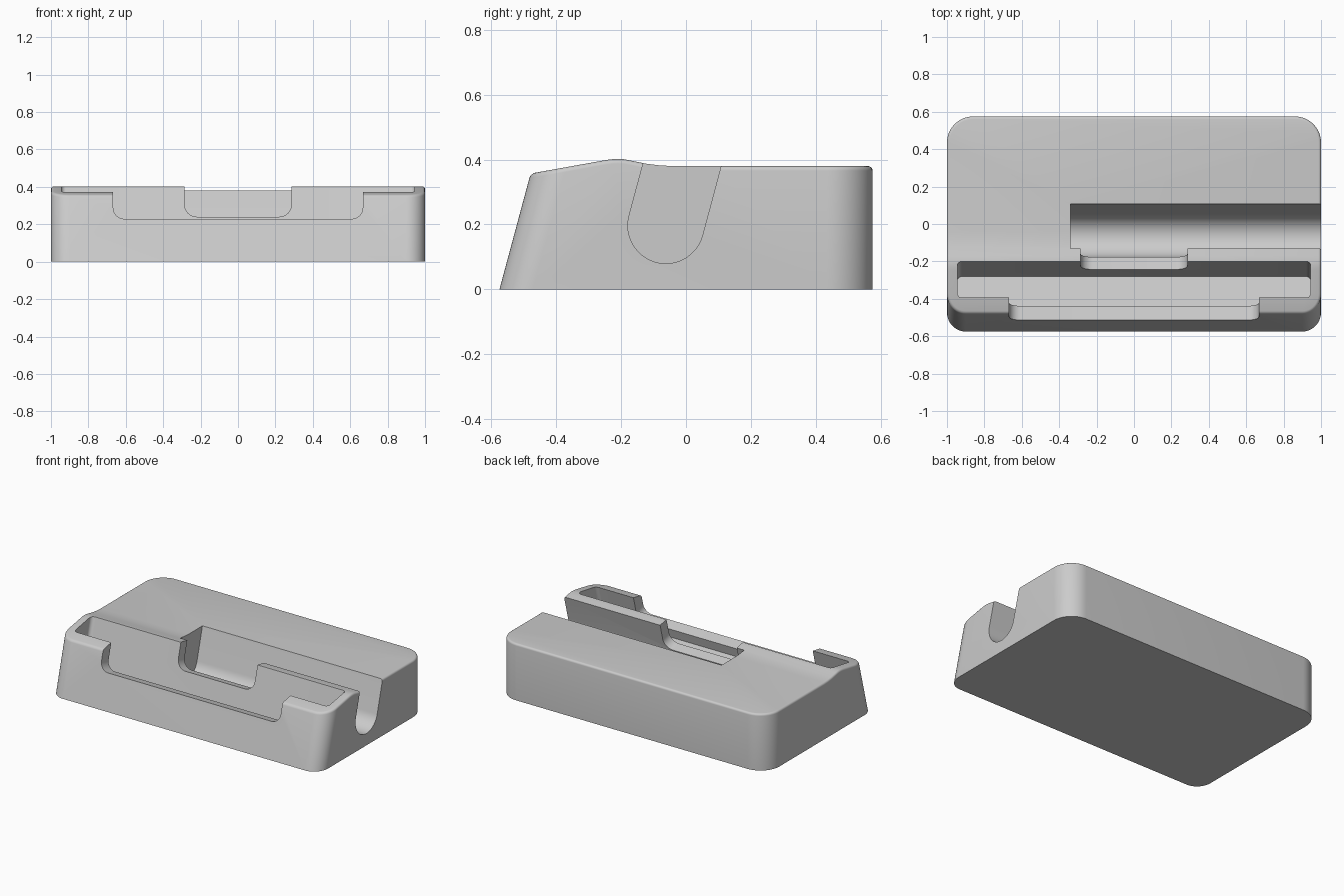
import bpy, bmesh, math
from mathutils import Matrix

if "Cube" in bpy.data.objects:
    bpy.data.objects.remove(bpy.data.objects["Cube"])

TILT = math.radians(15)   # lean of the front face, slot and channel


def finish(name, bm):
    bmesh.ops.recalc_face_normals(bm, faces=bm.faces[:])
    mesh = bpy.data.meshes.new(name)
    bm.to_mesh(mesh)
    bm.free()
    ob = bpy.data.objects.new(name, mesh)
    bpy.context.collection.objects.link(ob)
    return ob


def extrude(points, direction):
    bm = bmesh.new()
    face = bm.faces.new([bm.verts.new(p) for p in points])
    new = bmesh.ops.extrude_face_region(bm, geom=[face])["geom"]
    bmesh.ops.translate(bm, vec=direction,
                        verts=[v for v in new if isinstance(v, bmesh.types.BMVert)])
    bmesh.ops.recalc_face_normals(bm, faces=bm.faces[:])
    return bm


def bevel(bm, edges, radius, segments):
    bmesh.ops.bevel(bm, geom=edges, offset=radius, offset_type='OFFSET', segments=segments,
                    profile=0.5, affect='EDGES', clamp_overlap=False)
    bm.normal_update()


def tilted_box(name, x, u0, u1, v0, v1, radius, axis):
    """Box in the tilted frame, with its edges along `axis` rounded."""
    bm = extrude([(-x, u0, v0), (x, u0, v0), (x, u1, v0), (-x, u1, v0)], (0, 0, v1 - v0))
    edges = []
    for e in bm.edges:
        d = e.verts[1].co - e.verts[0].co
        low = axis == 2 or max(v.co.z for v in e.verts) < v0 + 1e-4
        if abs(d[axis]) > 0.99 * d.length and low:
            edges.append(e)
    bevel(bm, edges, radius, 8)
    bm.transform(Matrix.Rotation(-TILT, 4, 'X'))
    return finish(name, bm)


# Body: side profile extruded across, corners rounded, top rim softened
profile = [(-0.575, 0), (-0.479, 0.357), (-0.25, 0.398), (-0.23, 0.401), (-0.21, 0.402),
           (-0.19, 0.401), (-0.17, 0.397), (-0.12, 0.387), (-0.08, 0.382), (-0.04, 0.38),
           (0.575, 0.38), (0.575, 0)]
bm = extrude([(-1, y, z) for y, z in profile], (2, 0, 0))
for front, radius in ((True, 0.1), (False, 0.14)):
    corners = []
    for e in bm.edges:
        a, b = (v.co for v in e.verts)
        upright = abs(a.z - b.z) > 0.3 and abs(a.x - b.x) < 1e-4
        if upright and ((a.y + b.y) < -0.9 if front else (a.y + b.y) > 1.1):
            corners.append(e)
    bevel(bm, corners, radius, 12)
rim = [e for e in bm.edges if len(e.link_faces) == 2
       and max(f.normal.z for f in e.link_faces) > 0.8
       and -0.5 < min(f.normal.z for f in e.link_faces) < 0.5]
bevel(bm, rim, 0.014, 4)
body = finish("dock_body", bm)

# Cable channel: round-bottomed groove open at the right side
r, cu, cv = 0.117, -0.111, 0.174
arc = [(-0.34, cu + r * math.cos(math.pi + math.pi * i / 32),
        cv + r * math.sin(math.pi + math.pi * i / 32)) for i in range(33)]
bm = extrude(arc + [(-0.34, cu + r, 0.7), (-0.34, cu - r, 0.7)], (1.6, 0, 0))
bm.transform(Matrix.Rotation(-TILT, 4, 'X'))

cutters = [
    finish("channel_cutter", bm),
    tilted_box("slot_cutter", 0.945, -0.477, -0.297, 0.024, 0.7, 0.025, 2),
    tilted_box("front_notch_cutter", 0.667, -0.8, -0.42, 0.088, 0.7, 0.06, 1),
    tilted_box("back_notch_cutter", 0.285, -0.35, -0.15, 0.169, 0.7, 0.065, 1),
]
for cutter in cutters:
    cutter.hide_render = True
    cutter.hide_set(True)
    mod = body.modifiers.new(cutter.name, 'BOOLEAN')
    mod.operation = 'DIFFERENCE'
    mod.solver = 'EXACT'
    mod.object = cutter

# Apply the cuts and shade smooth with sharp creases
bpy.context.view_layer.objects.active = body
body.select_set(True)
for mod in list(body.modifiers):
    bpy.ops.object.modifier_apply(modifier=mod.name)
for cutter in cutters:
    bpy.data.objects.remove(cutter)
bpy.ops.object.shade_smooth_by_angle(angle=math.radians(30))
